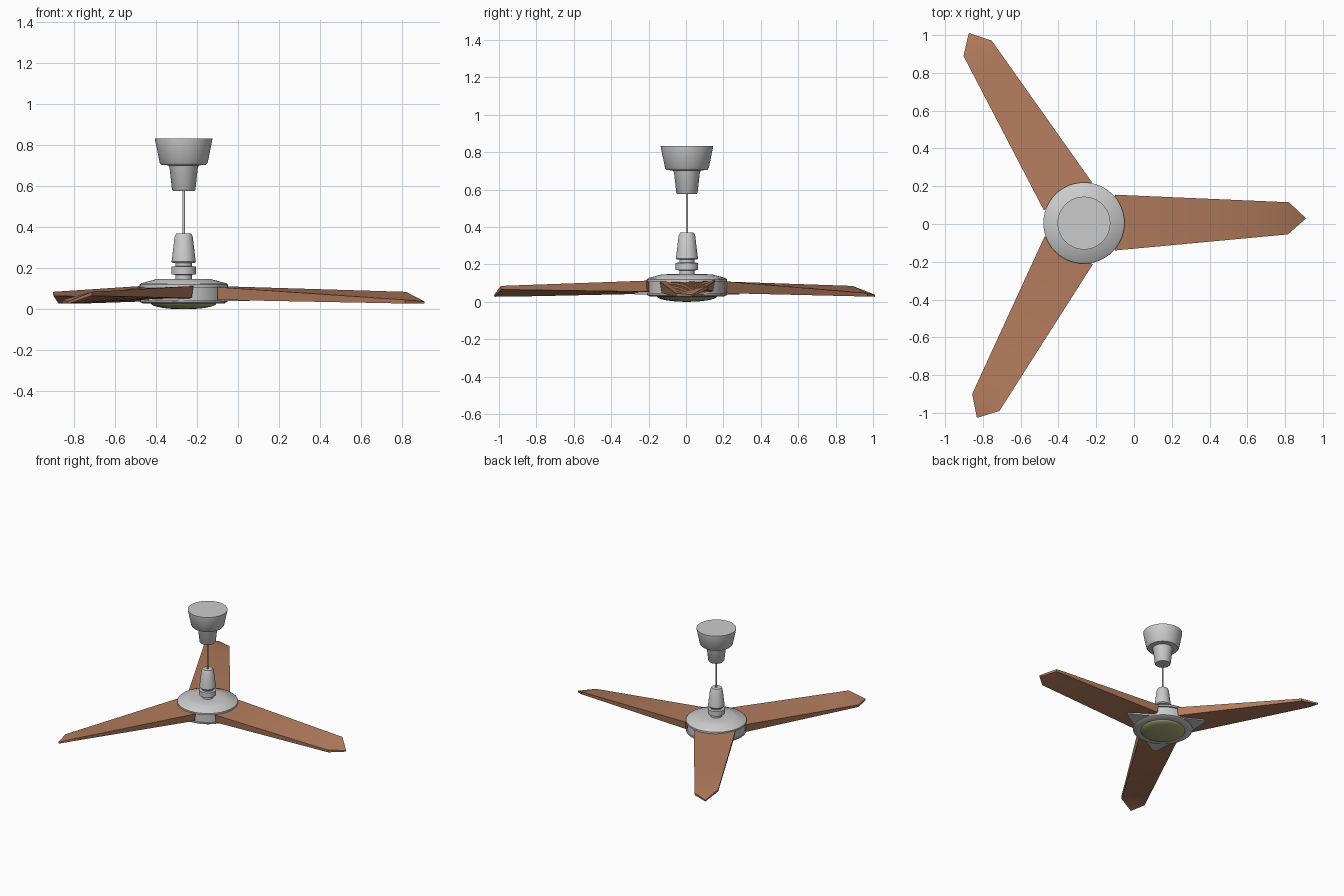
import bpy, bmesh, math
from mathutils import Matrix, Vector

if "Cube" in bpy.data.objects:
    bpy.data.objects.remove(bpy.data.objects["Cube"])

CX, CY = -0.265, 0.005   # fan axis


def material(name, rgb):
    m = bpy.data.materials.new(name)
    m.diffuse_color = (*rgb, 1)
    m.use_nodes = True
    m.node_tree.nodes["Principled BSDF"].inputs["Base Color"].default_value = m.diffuse_color
    return m


wood = material("wood", (0.45, 0.20, 0.11))
glass = material("olive_glass", (0.42, 0.42, 0.20))


def finish(name, bm, mat=None, angle=0.0, smooth=35):
    bmesh.ops.recalc_face_normals(bm, faces=bm.faces)
    me = bpy.data.meshes.new(name)
    bm.to_mesh(me)
    bm.free()
    ob = bpy.data.objects.new(name, me)
    bpy.context.collection.objects.link(ob)
    me.transform(Matrix.Translation((CX, CY, 0)) @ Matrix.Rotation(angle, 4, 'Z'))
    if mat:
        me.materials.append(mat)
    bpy.ops.object.select_all(action='DESELECT')
    bpy.context.view_layer.objects.active = ob
    ob.select_set(True)
    bpy.ops.object.shade_smooth_by_angle(angle=math.radians(smooth))
    return ob


def lathe(name, profile, mat=None, n=48):
    """Turned solid from (radius, z) points, capped at both ends."""
    bm = bmesh.new()
    rings = [[bm.verts.new((r * math.cos(2 * math.pi * i / n),
                            r * math.sin(2 * math.pi * i / n), z))
              for i in range(n)] for r, z in profile]
    for a, b in zip(rings, rings[1:]):
        for i in range(n):
            j = (i + 1) % n
            bm.faces.new((a[i], a[j], b[j], b[i]))
    bm.faces.new(rings[0])
    bm.faces.new(rings[-1])
    return finish(name, bm, mat)


# Ceiling canopy, rod and lower cover
lathe("ceiling_canopy", [(0.052, 0.577), (0.057, 0.583), (0.069, 0.69), (0.074, 0.702),
                         (0.108, 0.705), (0.117, 0.715), (0.140, 0.828), (0.140, 0.833)])
lathe("down_rod", [(0.006, 0.2), (0.006, 0.6)], n=16)
lathe("rod_cover", [(0.054, 0.225), (0.059, 0.232), (0.044, 0.355), (0.036, 0.37)])
lathe("coupling", [(0.040, 0.13), (0.040, 0.168), (0.060, 0.170), (0.060, 0.208),
                   (0.041, 0.210), (0.041, 0.23)])

# Motor housing
lathe("motor_top_cover", [(0.205, 0.105), (0.215, 0.107), (0.215, 0.120), (0.208, 0.127),
                          (0.14, 0.145), (0.135, 0.147), (0.06, 0.148)])
lathe("motor_drum", [(0.205, 0.038), (0.205, 0.112)])
lathe("motor_base_ring", [(0.16, 0.027), (0.200, 0.029), (0.213, 0.036), (0.213, 0.046)])
lathe("lamp_lens", [(0.162, 0.03)] + [(0.16 * math.sin(math.radians(a)),
      0.029 * (1 - math.cos(math.radians(a)))) for a in (90, 78, 66, 54, 42, 30, 18, 8)], glass)


def loft(name, sections, mat, angle):
    bm = bmesh.new()
    rings = [[bm.verts.new(p) for p in s] for s in sections]
    for a, b in zip(rings, rings[1:]):
        for i in range(4):
            j = (i + 1) % 4
            bm.faces.new((a[i], a[j], b[j], b[i]))
    bm.faces.new(rings[0])
    bm.faces.new(rings[-1])
    bmesh.ops.remove_doubles(bm, verts=bm.verts, dist=0.0005)
    return finish(name, bm, mat, angle, 20)


# Blade section corners: top left, top right, bottom right, bottom left
root = [Vector(p) for p in ((0.165, 0.150, 0.113), (0.165, -0.145, 0.108),
                            (0.165, -0.135, 0.046), (0.165, 0.140, 0.054))]
shoulder = [Vector(p) for p in ((1.085, 0.110, 0.085), (1.080, -0.060, 0.046),
                                (1.080, -0.058, 0.028), (1.085, 0.108, 0.066))]
tip = [Vector(p) for p in ((1.175, 0.026, 0.038), (1.175, 0.024, 0.038),
                           (1.174, 0.024, 0.027), (1.174, 0.026, 0.027))]
steps = 8
blade = [[a.lerp(b, k / steps) for a, b in zip(root, shoulder)] for k in range(steps + 1)]
blade.append(tip)


def bracket(name, angle):
    """Rounded triangular plate under the blade root."""
    bm = bmesh.new()
    outline = [(0.15, -0.12)]
    outline += [(0.30 + 0.022 * math.cos(math.radians(a)), 0.022 * math.sin(math.radians(a)))
                for a in range(-60, 61, 20)]
    outline += [(0.15, 0.12)]
    f = bm.faces.new([bm.verts.new((x, y, 0.040)) for x, y in outline])
    ext = bmesh.ops.extrude_face_region(bm, geom=[f])
    bmesh.ops.translate(bm, vec=(0, 0, 0.012),
                        verts=[v for v in ext["geom"] if isinstance(v, bmesh.types.BMVert)])
    return finish(name, bm, None, angle)


for k in range(3):
    a = math.radians(120 * k)
    loft(f"blade_{k + 1}", blade, wood, a)
    bracket(f"blade_bracket_{k + 1}", a)
